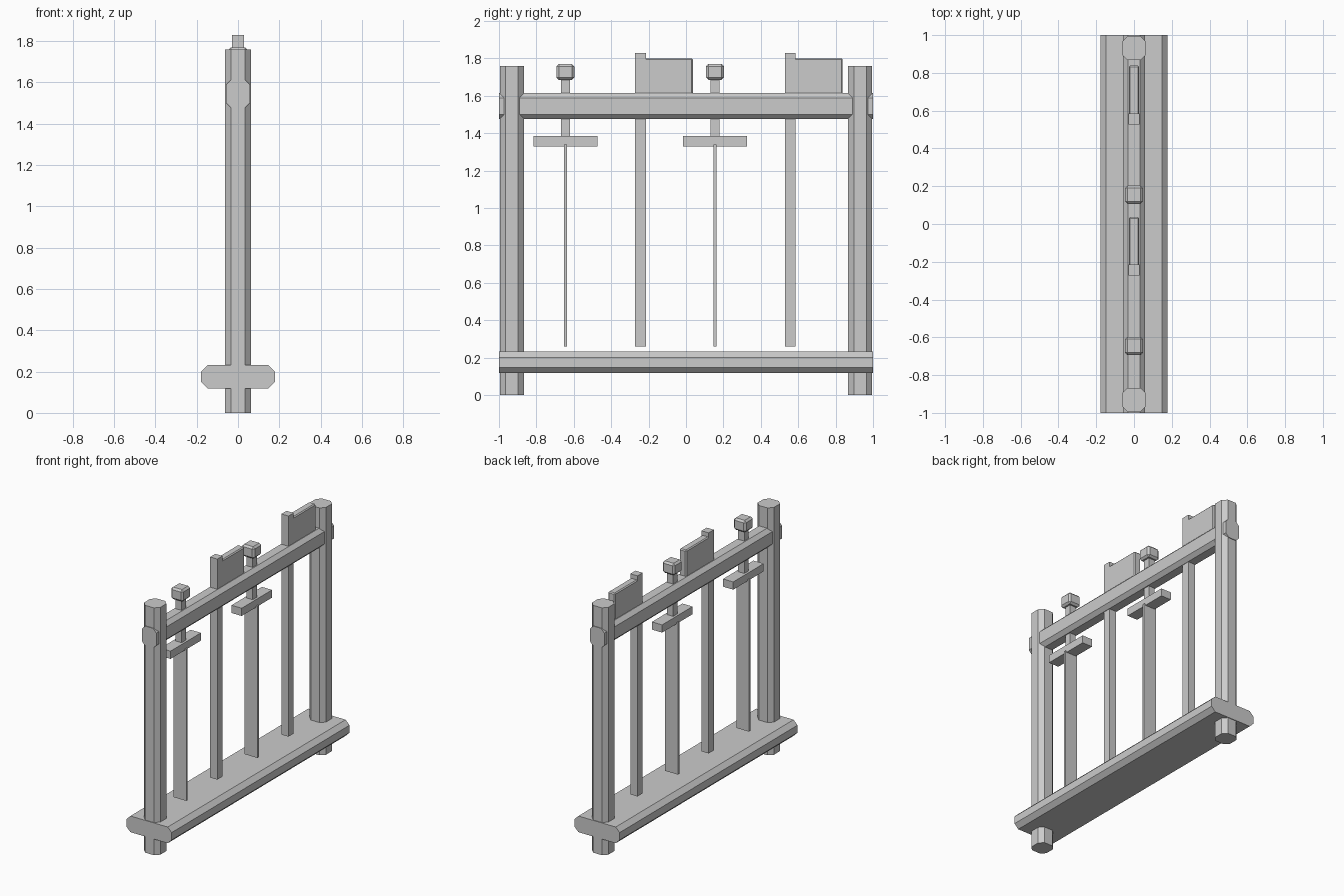
import bpy, bmesh
from mathutils import Vector

if "Cube" in bpy.data.objects:
    bpy.data.objects.remove(bpy.data.objects["Cube"])


def add_object(name, bm):
    bmesh.ops.recalc_face_normals(bm, faces=bm.faces)
    mesh = bpy.data.meshes.new(name)
    bm.to_mesh(mesh)
    bm.free()
    obj = bpy.data.objects.new(name, mesh)
    bpy.context.collection.objects.link(obj)
    return obj


def timber(name, axis, half_a, half_b, cut, start, end, center):
    """Eight-sided beam with cut corners, running along 'Y' or 'Z'."""
    a, b, c = half_a, half_b, cut
    outline = [(a - c, b), (a, b - c), (a, c - b), (a - c, -b),
               (c - a, -b), (-a, c - b), (-a, b - c), (c - a, b)]
    bm = bmesh.new()
    rings = []
    for t in (start, end):
        pts = [(u, t, v + center) if axis == 'Y' else (u, v + center, t)
               for u, v in outline]
        rings.append([bm.verts.new(p) for p in pts])
    for i in range(8):
        j = (i + 1) % 8
        bm.faces.new((rings[0][i], rings[0][j], rings[1][j], rings[1][i]))
    for ring in rings:
        bm.faces.new(ring)
    return add_object(name, bm)


def block(name, half_x, y0, y1, z0, z1, bevel=0.0):
    """Box centred on x, with optional flat bevel."""
    bm = bmesh.new()
    bmesh.ops.create_cube(bm, size=1)
    size = Vector((2 * half_x, y1 - y0, z1 - z0))
    mid = Vector((0, (y0 + y1) / 2, (z0 + z1) / 2))
    for v in bm.verts:
        v.co = v.co * size + mid
    if bevel:
        bmesh.ops.bevel(bm, geom=bm.edges[:], offset=bevel, segments=1,
                        profile=0.5, affect='EDGES')
    return add_object(name, bm)


# Frame: two posts, wide base plank, top rail
for side, y in (("front", -0.931), ("back", 0.931)):
    timber(f"{side}_post", 'Z', 0.064, 0.064, 0.03, 0, 1.76, y)
timber("base_plank", 'Y', 0.178, 0.0575, 0.031, -1, 1, 0.175)
timber("top_rail", 'Y', 0.057, 0.07, 0.026, -1, 1, 1.545)

# Swords hanging point down
for n, y in enumerate((-0.645, 0.155), 1):
    block(f"sword_{n}_blade", 0.05, y - 0.008, y + 0.008, 0.26, 1.34)
    block(f"sword_{n}_guard", 0.04, y - 0.171, y + 0.171, 1.33, 1.385)
    block(f"sword_{n}_grip", 0.024, y - 0.024, y + 0.024, 1.38, 1.70)
    block(f"sword_{n}_pommel", 0.048, y - 0.048, y + 0.048, 1.685, 1.77, 0.013)

# Axes standing head up
for n, y in enumerate((-0.244, 0.557), 1):
    block(f"axe_{n}_shaft", 0.028, y - 0.029, y + 0.029, 0.26, 1.83)
    block(f"axe_{n}_head", 0.027, y + 0.01, y + 0.281, 1.55, 1.80, 0.007)
